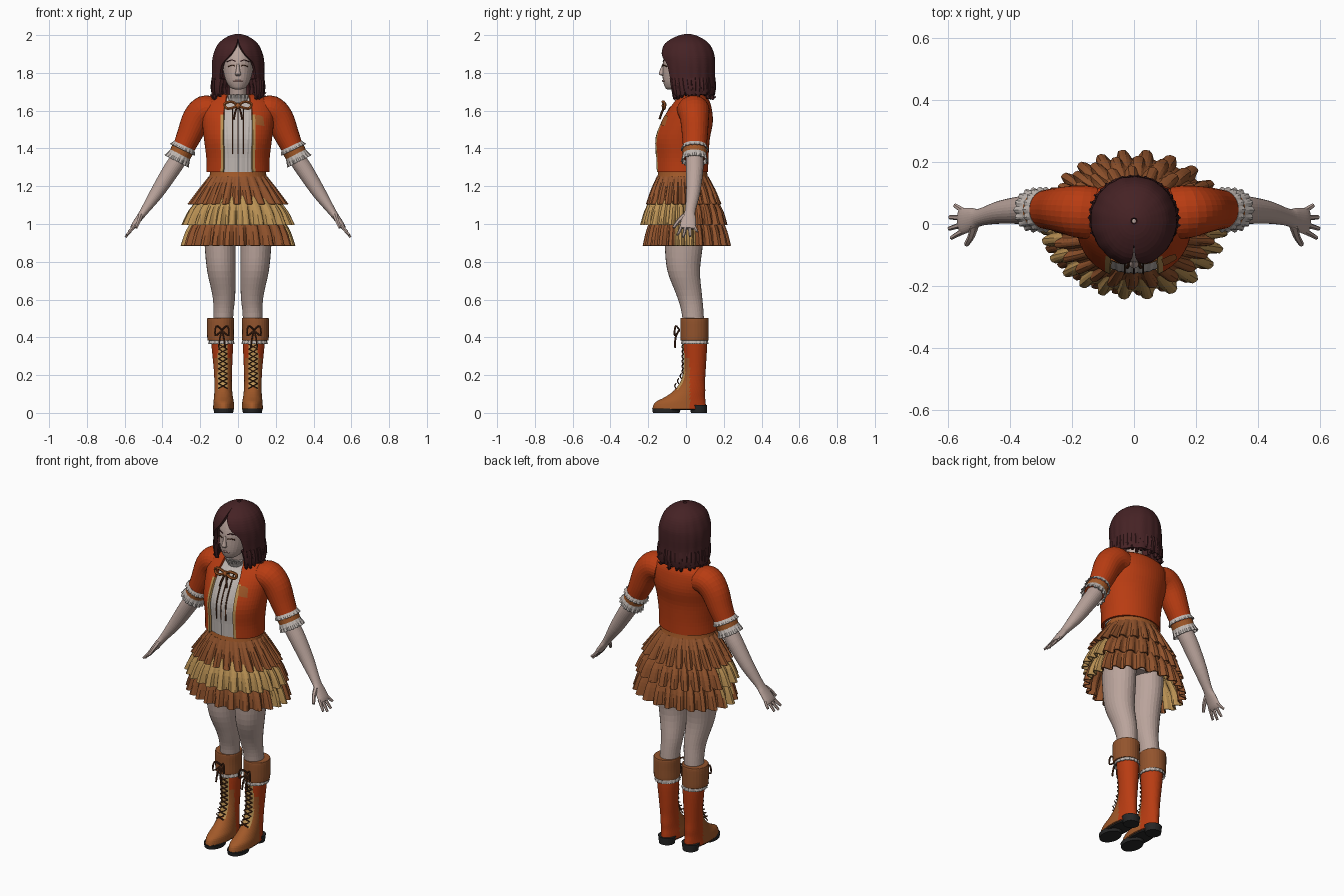
import bpy, bmesh, math, random
from math import sin, cos, pi, radians, tanh
from mathutils import Vector

random.seed(4)
cube = bpy.data.objects.get("Cube")
if cube:
    bpy.data.objects.remove(cube)


def material(name, r, g, b):
    m = bpy.data.materials.new(name)
    m.use_nodes = True
    m.diffuse_color = (r, g, b, 1)
    m.node_tree.nodes["Principled BSDF"].inputs["Base Color"].default_value = (r, g, b, 1)
    return m


SKIN = material("skin", .49, .37, .33)
HAIR = material("dark_hair", .06, .016, .018)
ORANGE = material("burnt_orange", .48, .045, .006)
BROWN = material("skirt_brown", .29, .088, .026)
RUST = material("rust_leather", .36, .1, .022)
TAN = material("tan", .5, .29, .09)
WHITE = material("off_white", .52, .47, .44)
SOLE = material("sole_black", .02, .02, .02)
LACE = material("lace_brown", .08, .025, .01)
LIPS = material("lips", .42, .25, .22)
parts = []


def smooth_rows(rings, sub):
    """Catmull-Rom interpolation of the ring values."""
    rows = []
    for i in range(len(rings) - 1):
        a, b, c, d = (rings[max(0, min(len(rings) - 1, i + k))] for k in (-1, 0, 1, 2))
        for s in range(sub):
            t = s / sub
            rows.append([q + .5 * t * (r - p + t * (2 * p - 5 * q + 4 * r - e + t * (3 * (q - r) + e - p)))
                         for p, q, r, e in zip(a, b, c, d)])
    return rows + [list(rings[-1])]


def loft(name, rings, mats, seg=28, sub=4, flat=False, gap=False, wave=None,
         pick=None, mirror=False, thick=0, cap=True):
    """Skin of elliptical rings (x, y, z, rx, ry, front gap in degrees)."""
    rows = smooth_rows([tuple(r) + (0,) * (6 - len(r)) for r in rings], sub)
    mats = mats if isinstance(mats, (list, tuple)) else [mats]
    bm = bmesh.new()
    cols = seg + 1 if gap else seg
    grid = []
    for i, (x, y, z, rx, ry, g) in enumerate(rows):
        axis = Vector((0, 0, 1))
        if not flat:
            p, q = rows[max(i - 1, 0)], rows[min(i + 1, len(rows) - 1)]
            axis = (Vector(q[:3]) - Vector(p[:3])).normalized()
        side = Vector((0, 0, 1)) if abs(axis.y) > .9 else Vector((0, 1, 0))
        across = side.cross(axis).normalized()
        side = axis.cross(across)
        g = max(g, .01) if gap else 0
        ring = []
        for k in range(cols):
            t = radians(-90 + g + (360 - 2 * g) * k / seg)
            w = wave(t, i / (len(rows) - 1)) if wave else 1
            ring.append(bm.verts.new(Vector((x, y, z)) + across * (rx * w * cos(t)) + side * (ry * w * sin(t))))
        grid.append(ring)
    for lo, hi in zip(grid, grid[1:]):
        for k in range(seg):
            n = (k + 1) % cols
            f = bm.faces.new((lo[k], lo[n], hi[n], hi[k]))
            if pick:
                f.material_index = pick(f.calc_center_median(), (k + .5) / seg)
    if cap and not gap:
        for ring in (grid[0], grid[-1]):
            f = bm.faces.new(ring)
            if pick:
                f.material_index = pick(f.calc_center_median(), .5)
    bmesh.ops.recalc_face_normals(bm, faces=bm.faces)
    return finish(name, bm, mats, mirror, thick)


def finish(name, bm, mats, mirror=False, thick=0):
    me = bpy.data.meshes.new(name)
    bm.to_mesh(me)
    bm.free()
    for m in mats:
        me.materials.append(m)
    ob = bpy.data.objects.new(name, me)
    bpy.context.scene.collection.objects.link(ob)
    if thick:
        mod = ob.modifiers.new("thickness", 'SOLIDIFY')
        mod.thickness, mod.offset = thick, 0
    if mirror:
        ob.modifiers.new("mirror", 'MIRROR').use_mirror_merge = False
    parts.append(ob)
    return ob


def cord(name, pts, r, mat, mirror=False, tip=1):
    n = len(pts) - 1
    rings = [(*p, r * (1 + (tip - 1) * i / n), r * (1 + (tip - 1) * i / n)) for i, p in enumerate(pts)]
    return loft(name, rings, mat, seg=6, sub=3, mirror=mirror)


def frill(n, a):
    return lambda t, v: 1 + a * v * cos(n * t)


# Head, face and neck
loft("head", [(0, -.085, 1.712, .012, .012), (0, -.065, 1.722, .04, .045), (0, -.045, 1.76, .065, .077),
              (0, -.02, 1.82, .08, .104), (0, -.015, 1.88, .082, .102), (0, -.01, 1.94, .065, .08),
              (0, -.01, 1.97, .02, .03)], SKIN, flat=True)
loft("neck", [(0, .02, 1.6, .055, .05), (0, .005, 1.67, .045, .045), (0, -.005, 1.77, .045, .05)], SKIN, flat=True)
loft("nose", [(0, -.119, 1.85, .006, .005), (0, -.126, 1.815, .01, .012), (0, -.13, 1.793, .015, .013),
              (0, -.12, 1.784, .01, .006)], SKIN, seg=12, flat=True)
cord("eyelash", [(.016, -.124, 1.836), (.032, -.119, 1.841), (.052, -.102, 1.834)], .003, LACE, True)
cord("eyebrow", [(.014, -.121, 1.862), (.035, -.114, 1.868), (.058, -.092, 1.86)], .003, HAIR, True)
cord("lips", [(-.024, -.112, 1.756), (0, -.122, 1.758), (.024, -.112, 1.756)], .006, LIPS)

# Hair: open-fronted shell with flicked ends
loft("hair", [(0, .01, 1.998, .008, .008), (0, .008, 1.985, .05, .055), (0, .006, 1.95, .097, .11, 3),
              (0, .008, 1.9, .121, .133, 16), (0, .012, 1.85, .13, .134, 36), (0, .015, 1.78, .13, .13, 44),
              (0, .02, 1.72, .133, .128, 47), (0, .025, 1.685, .132, .118, 48)], HAIR, seg=96, flat=True,
     gap=True, thick=.018, wave=lambda t, v: 1 + .014 * v * cos(17 * t + sin(3 * t)) - .015 * max(0, sin(t)) ** 60)
for i in range(26):
    a = radians(-42 + 264 * i / 25)
    c, s = cos(a), sin(a)
    out, low = random.uniform(.138, .152), random.uniform(1.66, 1.69)
    cord("hair_lock", [(.122 * c, .015 + .12 * s, 1.77), (.132 * c, .02 + .125 * s, 1.72),
                       (.128 * c, .02 + .118 * s, low), (out * c, .02 + out * .92 * s, low + .012)],
         .021, HAIR, tip=.15)

# Blouse with placket and neck frill
torso = [(0, -.027, 1.275, .162, .138, 28), (0, -.027, 1.35, .162, .14, 27), (0, -.025, 1.45, .174, .145, 26),
         (0, 0, 1.54, .184, .136, 24), (0, .02, 1.61, .186, .11, 23), (0, .03, 1.655, .155, .085, 24),
         (0, .02, 1.682, .075, .06, 40)]
loft("blouse", [(x, y, z, rx - .014, ry - .012) for x, y, z, rx, ry, g in torso[:-1]] + [(0, .01, 1.68, .055, .055)],
     WHITE, seg=96, flat=True, wave=lambda t, v: 1 + .012 * max(0, -sin(t)) ** 4 * cos(40 * t))
loft("neck_frill", [(0, .005, 1.645, .055, .058), (0, 0, 1.685, .066, .07)], WHITE, seg=72, flat=True,
     wave=frill(18, .06), thick=.004, cap=False)
for x in (-.03, 0, .03):
    cord("blouse_pleat", [(x, -.082, 1.62), (x, -.125, 1.54), (x, -.157, 1.46), (x, -.157, 1.37)], .0035, LACE)

# Cropped jacket with tan front edges, sleeves and patch
jacket = loft("jacket", torso, [ORANGE, TAN], seg=56, flat=True, gap=True, thick=.012,
              pick=lambda c, u: int(abs(u - .5) > .48 and c.z < 1.58))
loft("sleeve", [(.13, .035, 1.6, .07, .085), (.175, .04, 1.6, .08, .085), (.22, .045, 1.555, .076, .076),
                (.258, .047, 1.47, .066, .068), (.288, .046, 1.405, .058, .062), (.316, .045, 1.35, .054, .058)],
     ORANGE, mirror=True)
loft("cuff_trim", [(.284, .046, 1.414, .058, .062), (.294, .046, 1.393, .068, .07)], WHITE, seg=72,
     wave=frill(18, .05), mirror=True, thick=.004, cap=False)
loft("cuff_band", [(.294, .046, 1.393, .06, .064), (.309, .045, 1.363, .058, .062)], RUST, mirror=True)
loft("cuff_frill", [(.306, .045, 1.369, .056, .06), (.325, .045, 1.332, .066, .067)], WHITE, seg=72,
     wave=frill(16, .07), mirror=True, thick=.004, cap=False)
bm = bmesh.new()
bmesh.ops.create_grid(bm, x_segments=6, y_segments=6, size=.032)
for v in bm.verts:
    v.co = Vector((.13 + v.co.x, -.14, 1.56 + v.co.y - (.25 * abs(v.co.x) - .006 if v.co.y > 0 else 0)))
patch = finish("chest_patch", bm, [RUST])
wrap = patch.modifiers.new("wrap", 'SHRINKWRAP')
wrap.target, wrap.offset, wrap.wrap_mode = jacket, .005, 'ABOVE_SURFACE'

# Neck bow
cord("bow_loop", [(.003, -.112, 1.628), (.035, -.122, 1.648), (.07, -.112, 1.636), (.06, -.115, 1.612),
                  (.03, -.12, 1.615), (.003, -.112, 1.626)], .008, RUST, True)
cord("bow_tail", [(.004, -.112, 1.625), (.015, -.128, 1.59), (.022, -.14, 1.555)], .006, LACE, True)
loft("bow_knot", [(0, -.115, 1.612, .008, .008), (0, -.117, 1.626, .014, .012), (0, -.115, 1.64, .008, .008)],
     RUST, seg=12, flat=True)

# Arms and hands
loft("arm", [(.27, .046, 1.44, .045, .046), (.315, .046, 1.345, .045, .047), (.36, .045, 1.275, .044, .045),
             (.43, .038, 1.165, .036, .037), (.495, .022, 1.07, .022, .028), (.52, .016, 1.035, .018, .036),
             (.55, .01, .993, .015, .042), (.562, .008, .976, .01, .036)], SKIN, mirror=True)
for i, (reach, spread) in enumerate([(.033, -.045), (.04, -.015), (.038, .022), (.022, .06)]):
    y = -.022 + .021 * i
    cord("finger", [(.548, y, .993), (.55 + reach * .6, (y + spread) / 2, .993 - reach * .9),
                    (.556 + reach, spread, .995 - reach * 1.6)], .0105, SKIN, True, .65)
cord("thumb", [(.515, -.008, 1.045), (.525, -.04, 1.015), (.54, -.066, .98)], .014, SKIN, True, .6)

# Waistband and three pleated skirt tiers
loft("waistband", [(0, -.018, 1.23, .158, .138), (0, -.018, 1.27, .148, .13), (0, -.018, 1.305, .148, .128)],
     RUST, seg=48, flat=True)


def pleats(phase):
    return lambda t, v: 1 + (.015 + .055 * v) * tanh(2 * cos(24 * t + phase + .8 * sin(3 * t)))


loft("skirt_tier_top", [(0, -.018, 1.25, .15, .132), (0, -.015, 1.18, .2, .162), (0, -.012, 1.105, .248, .185)],
     BROWN, seg=192, flat=True, wave=pleats(0), thick=.006, cap=False)
loft("skirt_tier_middle", [(0, -.015, 1.15, .19, .16), (0, -.012, 1.07, .25, .198), (0, -.012, .995, .28, .215)],
     [BROWN, TAN], seg=192, flat=True, wave=pleats(2), thick=.006, cap=False, pick=lambda c, u: int(c.y < .04))
loft("skirt_tier_bottom", [(0, 0, 1.04, .225, .18), (0, .004, .96, .265, .205), (0, .005, .885, .284, .218)],
     [BROWN, TAN], seg=192, flat=True, wave=pleats(4), thick=.006, cap=False,
     pick=lambda c, u: int(abs(c.x) > .2 and -.06 < c.y < .05))

# Legs
loft("hips", [(0, -.015, .98, .1, .09), (0, -.015, 1.08, .165, .12), (0, -.018, 1.25, .14, .12)], SKIN, flat=True)
loft("leg", [(.088, -.01, 1.1, .08, .1), (.094, -.01, .98, .083, .103), (.094, -.012, .88, .082, .1),
             (.088, -.012, .75, .075, .086), (.075, .018, .62, .06, .067), (.077, .035, .53, .053, .058),
             (.083, .045, .4, .052, .055)], SKIN, flat=True, mirror=True)


# Boots
def boot_colour(c, u):
    if c.y < -.045 or (c.z < .1 and c.y < .0):
        return 2
    if abs(c.x - .08) < .026 and c.y < .03:
        return 1
    return 2 if c.y < .02 and c.z < .3 else 0


loft("boot", [(.086, .047, .4, .058, .064), (.083, .048, .34, .056, .063), (.08, .046, .24, .049, .059),
              (.079, .037, .17, .046, .064), (.078, .02, .12, .047, .082), (.077, -.004, .085, .05, .105),
              (.076, -.03, .055, .054, .134), (.076, -.036, .02, .056, .142)],
     [ORANGE, TAN, RUST], seg=48, flat=True, mirror=True, pick=boot_colour)
loft("boot_sole", [(.076, -.105, 0, .05, .07), (.076, -.103, .022, .054, .076)], SOLE, flat=True, mirror=True, sub=1)
loft("boot_arch", [(.076, -.034, .014, .048, .135), (.076, -.035, .024, .057, .144)], SOLE, flat=True,
     mirror=True, sub=1)
loft("boot_heel", [(.077, .068, 0, .043, .042), (.077, .066, .042, .05, .046)], SOLE, flat=True, mirror=True, sub=1)
loft("boot_cuff", [(.091, .045, .382, .066, .07), (.092, .045, .39, .07, .074), (.093, .045, .44, .071, .075),
                   (.092, .045, .495, .072, .075), (.091, .045, .502, .066, .07)], BROWN, flat=True, mirror=True)
loft("boot_frill", [(.088, .046, .395, .06, .066), (.088, .046, .364, .066, .07)], WHITE, seg=72, flat=True,
     wave=frill(18, .04), mirror=True, thick=.004, cap=False)


# Boot lacing and hanging bow
def shin(z):
    return -.019 if z > .2 else -.019 - (.2 - z) * .55


for i in range(9):
    z = .13 + .026 * i
    for s in (-1, 1):
        cord("boot_lace", [(.08 - s * .024, shin(z) + .004, z), (.08, shin(z) - .002, z + .013),
                           (.08 + s * .024, shin(z) + .004, z + .026)], .0035, LACE, True)
for s in (-1, 1):
    cord("lace_loop", [(.085, -.035, .44), (.085 + s * .03, -.055, .46), (.085 + s * .035, -.06, .41),
                       (.085, -.036, .435)], .005, LACE, True)
    cord("lace_tail", [(.085, -.035, .44), (.085 + s * .01, -.055, .4), (.085 + s * .018, -.058, .345)], .005, LACE, True)

# Smooth shading with crisp rims
for ob in bpy.context.view_layer.objects:
    ob.select_set(ob in parts)
bpy.context.view_layer.objects.active = jacket
bpy.ops.object.shade_smooth_by_angle(angle=radians(50))
